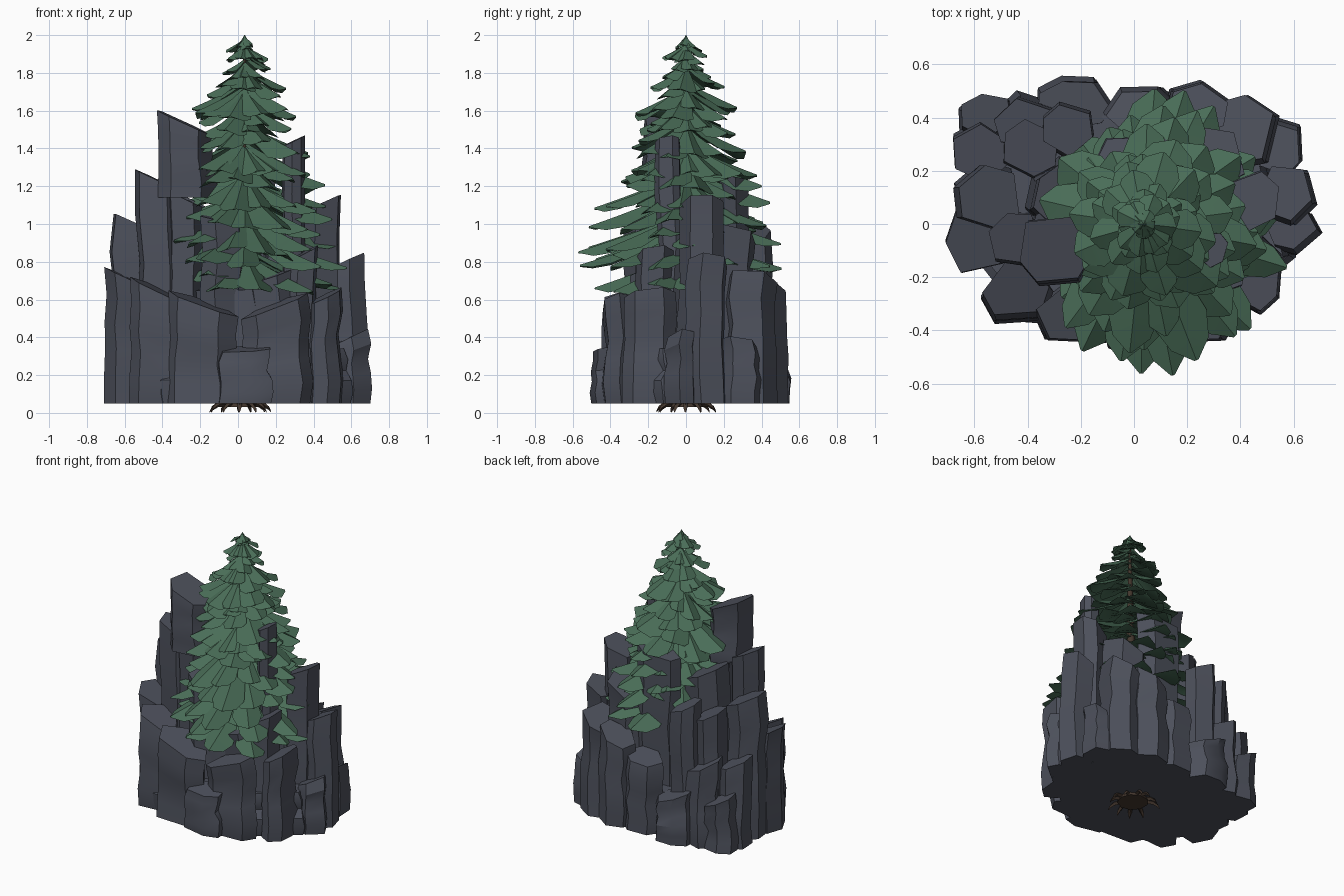
import bpy, bmesh, math, random
from mathutils import Vector

random.seed(11)
if "Cube" in bpy.data.objects:
    bpy.data.objects.remove(bpy.data.objects["Cube"])


def material(name, colour):
    mat = bpy.data.materials.new(name)
    mat.use_nodes = True
    mat.diffuse_color = (*colour, 1)
    mat.node_tree.nodes["Principled BSDF"].inputs["Base Color"].default_value = (*colour, 1)
    return mat


STONE = material("slate_grey", (.074, .081, .106))
NEEDLES = material("fir_green", (.067, .153, .096))
BARK = material("bark_brown", (.058, .038, .027))


def finish(bm, name, mat, angle=30):
    """Turn a bmesh into a shaded object."""
    bmesh.ops.recalc_face_normals(bm, faces=bm.faces)
    mesh = bpy.data.meshes.new(name)
    bm.to_mesh(mesh)
    bm.free()
    mesh.materials.append(mat)
    obj = bpy.data.objects.new(name, mesh)
    bpy.context.collection.objects.link(obj)
    bpy.ops.object.select_all(action="DESELECT")
    obj.select_set(True)
    bpy.context.view_layer.objects.active = obj
    bpy.ops.object.shade_smooth_by_angle(angle=math.radians(angle))


def loft(bm, rings):
    """Skin a list of point rings into a closed body."""
    loops = [[bm.verts.new(p) for p in ring] for ring in rings]
    n = len(loops[0])
    for low, high in zip(loops, loops[1:]):
        for i in range(n):
            j = (i + 1) % n
            bm.faces.new((low[i], low[j], high[j], high[i]))
    bm.faces.new(loops[0][::-1])
    bm.faces.new(loops[-1])


GROUND = .05


def column(name, x, y, rx, ry, top, base=GROUND):
    """Irregular stone pillar with a wavy shaft, a slanted top and worn edges."""
    sides = random.choice((6, 6, 7))
    turn = random.uniform(0, math.tau)
    outline = []
    for i in range(sides):
        a = turn + (i + random.uniform(-.25, .25)) * math.tau / sides
        r = random.uniform(1, 1.13)
        outline.append((rx * r * math.cos(a), ry * r * math.sin(a)))
    slope_x = .45 * max(-1, min(1, x * 4))
    slope_y = -.45 * y
    rings = []
    levels = (0, .2, .42, .6, .8, 1)
    swell = (1, 1.02, .99, .93, .96, .95)
    for level, size in zip(levels, swell):
        size += random.uniform(-.03, .03)
        shift = .012 if level else 0
        ox, oy = random.uniform(-shift, shift), random.uniform(-shift, shift)
        ring = []
        for px, py in outline:
            tilt = slope_x * px + slope_y * py
            ring.append((x + ox + px * size, y + oy + py * size,
                         base + level * (top - base + tilt)))
        rings.append(ring)
    bm = bmesh.new()
    loft(bm, rings)
    worn = [e for e in bm.edges if e.calc_face_angle() > math.radians(28)
            and max(v.co.z for v in e.verts) > base + .001]
    bmesh.ops.bevel(bm, geom=worn, offset=.012, segments=1, affect="EDGES", clamp_overlap=True)
    finish(bm, name, STONE)


# Rock pillars: x, y, half width, half depth, top height
outer_pillars = [
    (-.59, -.06, .11, .13, .72), (-.44, -.26, .13, .11, .66),
    (-.19, -.33, .19, .12, .58), (.04, -.41, .15, .09, .34),
    (.20, -.33, .18, .12, .57), (.46, -.19, .09, .13, .62),
    (.60, -.03, .10, .08, .40), (.58, .11, .10, .11, .80),
    (.54, .29, .10, .10, .36), (.41, .35, .13, .13, .70),
    (.24, .43, .12, .10, .66), (.04, .42, .15, .10, .55),
    (-.22, .46, .14, .09, .37), (-.40, .38, .12, .10, .60),
    (-.55, .40, .11, .08, .40), (-.57, .27, .11, .11, .62),
]
inner_pillars = [
    (-.43, -.07, .11, .11, 1.24), (-.55, .11, .12, .12, 1.00),
    (-.39, .28, .11, .11, .92), (-.26, .36, .10, .10, .97),
    (.03, .27, .16, .08, 1.24), (.30, -.08, .06, .07, 1.44),
    (.44, .08, .10, .12, 1.11), (-.09, -.20, .11, .13, 1.03),
    (.27, .24, .14, .12, .93), (.17, -.19, .14, .11, .72),
    (.32, -.16, .10, .11, .84), (-.25, .10, .15, .14, 1.12),
    (-.29, -.05, .10, .12, 1.14), (.03, -.14, .24, .14, .66),
]
for kind, pillars in (("outer", outer_pillars), ("inner", inner_pillars)):
    for i, spec in enumerate(pillars):
        column(f"{kind}_rock_{i + 1}", *spec)

# Tallest block, overhanging the pillar under it
column("overhanging_rock", -.28, -.10, .15, .13, 1.54, 1.14)

# Stone bed closing the gaps between the pillars
column("rock_bed", 0, .02, .58, .42, .34)

# Trunk
TRUNK_X = .035


def round_ring(centre, radius, sides):
    return [(centre[0] + radius * math.cos(k * math.tau / sides),
             centre[1] + radius * math.sin(k * math.tau / sides), centre[2]) for k in range(sides)]


bm = bmesh.new()
loft(bm, [round_ring((x, 0, z), r, 9) for x, z, r in
          ((.01, .03, .10), (.01, .12, .08), (.025, 1, .035), (TRUNK_X, 1.95, .006))])
finish(bm, "trunk", BARK, 50)

# Roots curling out under the rock
bm = bmesh.new()
for i in range(11):
    a = i * math.tau / 11 + random.uniform(-.2, .2)
    out = Vector((math.cos(a), math.sin(a), 0))
    side = Vector((-out.y, out.x, 0))
    up = Vector((0, 0, 1))
    reach = random.uniform(.15, .18)
    path = ((.05, .05, .016), (reach * .75, .045, .014), (reach * .93, .025, .010), (reach, .006, .004))
    loft(bm, [[out * d + up * z + side * r, out * d + up * (z + r),
               out * d + up * z - side * r, out * d + up * (z - r)] for d, z, r in path])
for v in bm.verts:
    v.co.x += .01
    v.co.z = max(v.co.z, 0)
finish(bm, "roots", BARK, 50)


def bough(bm, angle, length, width, z, droop):
    """Ridged, drooping kite-shaped spray of needles."""
    out = Vector((math.cos(angle), math.sin(angle), 0))
    side = Vector((-out.y, out.x, 0))
    root = Vector((TRUNK_X, 0, z))
    roll = random.uniform(-.25, .25)
    rings = []
    for t, w in ((.04, .2), (.35, .65), (.70, 1), (.88, .72), (1, .08)):
        half = width * w / 2
        # steep near the trunk, flattening toward the tip
        centre = root + out * length * t
        centre.z -= droop * length * (t ** .85)
        fold = Vector((0, 0, half * .5))
        edge = side * half + Vector((0, 0, half * roll))
        rings.append([centre + edge - fold, centre + Vector((0, 0, .004)),
                      centre - edge - fold, centre - Vector((0, 0, .006)) - fold * .5])
    loft(bm, rings)


# Fir tiers: tip height and reach, from the bottom up
tiers = [(.66, .52), (.76, .60), (.86, .58), (.97, .55), (1.07, .50), (1.18, .46),
         (1.26, .40), (1.38, .36), (1.49, .28), (1.59, .28),
         (1.69, .22), (1.80, .14), (1.88, .125), (1.93, .06)]
for i, (tip, reach) in enumerate(tiers):
    bm = bmesh.new()
    count = round(9 + 9 * reach)
    droop = .36 + .26 * (1 - reach / .6)
    if reach < .1:
        droop = .9
    for k in range(count):
        a = (k + .5 * (i % 2) + random.uniform(-.3, .3)) * math.tau / count
        length = reach * random.choice((1, .94, .86, .74))
        # the crown is thinner on the side facing the tallest pillar
        if tip < 1.2:
            length *= 1 - .27 * max(0, -math.cos(a)) - .1 * max(0, math.sin(a))
        width = min(.19, .04 + length * .45) * random.uniform(.85, 1.15)
        height = tip + droop * reach + random.uniform(-.03, .03)
        bough(bm, a, length, width, height, droop)
    finish(bm, f"fir_tier_{i + 1}", NEEDLES, 25)

# Pointed crown
bm = bmesh.new()
loft(bm, [round_ring((TRUNK_X, 0, z), r, 6) for z, r in ((1.92, .035), (1.96, .024), (2, .002))])
finish(bm, "fir_tip", NEEDLES, 25)
